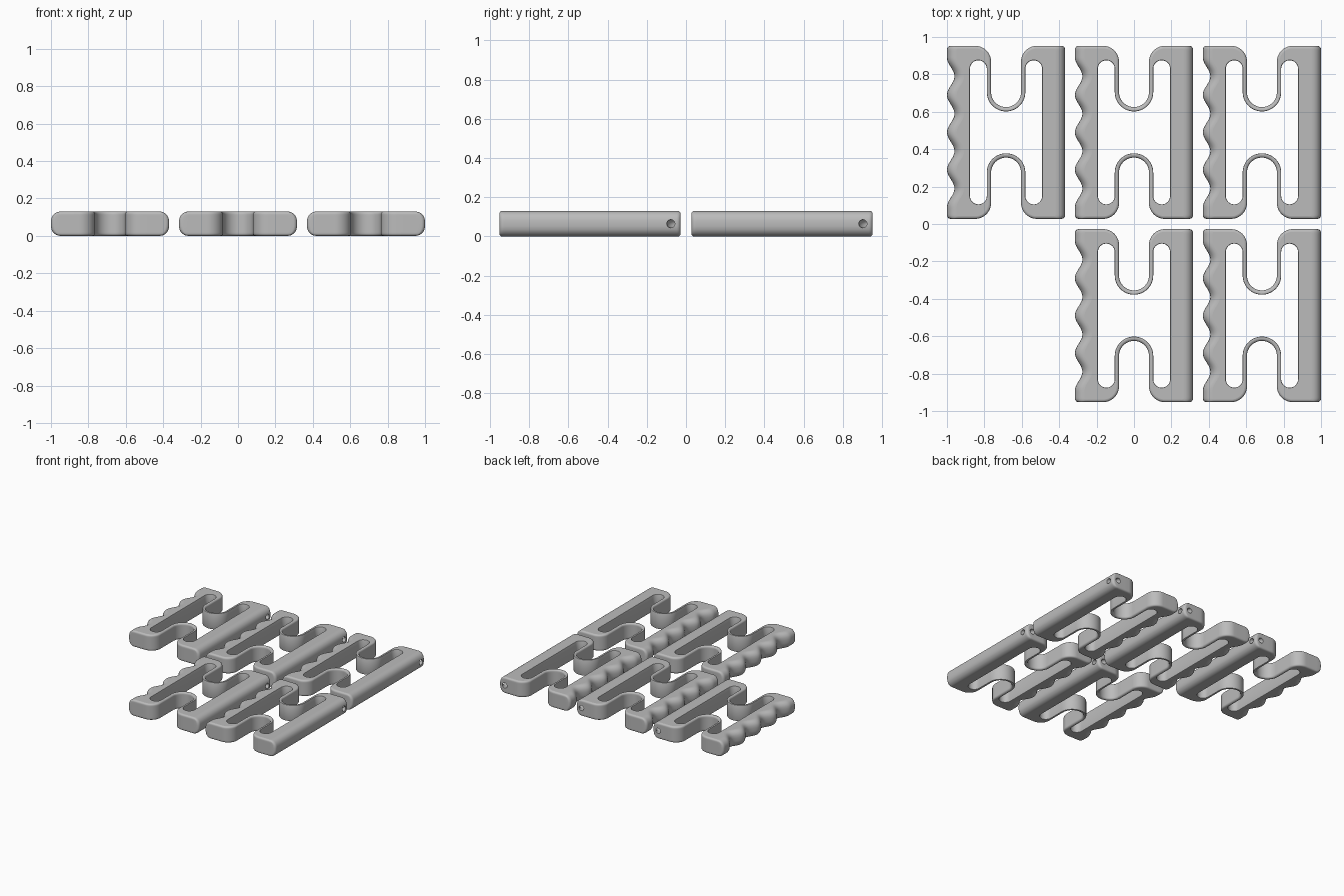
import bpy, bmesh, math
from mathutils import Vector

if "Cube" in bpy.data.objects:
    bpy.data.objects.remove(bpy.data.objects["Cube"])

H = 0.13                      # thickness
HX, HY = 0.316, 0.4625        # half size of one grip
SIDE_R, EDGE_R, HOLE_R = 0.052, 0.014, 0.005

grey = bpy.data.materials.new("grey")
grey.diffuse_color = (0.5, 0.5, 0.5, 1)
grey.use_nodes = True
grey.node_tree.nodes["Principled BSDF"].inputs["Base Color"].default_value = grey.diffuse_color


def arc(cx, cy, r, a0, a1, n):
    return [Vector((cx + r * math.cos(math.radians(a0 + (a1 - a0) * i / n)),
                    cy + r * math.sin(math.radians(a0 + (a1 - a0) * i / n))))
            for i in range(n + 1)]


def four_way(quarter):
    """Mirror a quarter outline (from +x axis to +y axis) into a closed loop."""
    half = quarter + [Vector((-p.x, p.y)) for p in reversed(quarter)]
    pts = half + [Vector((p.x, -p.y)) for p in reversed(half)]
    return [p for i, p in enumerate(pts) if (p - pts[i - 1]).length > 1e-5]


def normals(pts):
    out = []
    for i in range(len(pts)):
        d = pts[(i + 1) % len(pts)] - pts[i - 1]
        out.append(Vector((d.y, -d.x)).normalized())
    return out


def rounding(z, r):
    """Inset of a fillet of radius r at height z."""
    d = min(z, H - z)
    return 0 if d >= r else r - math.sqrt(max(0, r * r - (r - d) ** 2))


# Outer outline: side, corner, end, shoulder and spring notch
outer = [Vector((HX, 0.0085 * i)) for i in range(52)]
outer += arc(HX - 0.02, HY - 0.02, 0.02, 0, 90, 6)
outer += [Vector((x, HY)) for x in (0.27, 0.235, 0.2)]
outer += arc(0.165, HY - 0.085, 0.085, 90, 180, 12)
outer += arc(0, 0.215, 0.08, 0, -90, 14)
outer = four_way(outer)

# Inner opening: two rounded slots joined around the springs
inner = [Vector((0.193, 0))] + arc(0.148, 0.34, 0.045, 0, 180, 16)
inner += arc(0, 0.215, 0.103, 0, -90, 14)
inner = four_way(inner)

# Finger grooves along the left side
on_side = [abs(p.x) > HX - 1e-5 for p in outer]
for p in outer:
    if p.x < -HX + 1e-5 and abs(p.y) < 0.4:
        p.x += 0.02 * (1 - math.cos(2 * math.pi * p.y / 0.2))
n_out, n_in = normals(outer), normals(inner)


def outer_at(z):
    a, b = rounding(z, SIDE_R), rounding(z, EDGE_R)
    ring = []
    for p, n, side in zip(outer, n_out, on_side):
        w = 1 if side else max(0, (abs(p.x) - 0.2) / (HX - 0.2))
        x = p.x - math.copysign(a * w, p.x)
        y = p.y
        if not side:
            y -= n.y * b
            if abs(p.x) < 0.25:
                x -= n.x * b
        ring.append((x, y, z))
    return ring


def inner_at(z):
    c = rounding(z, HOLE_R)
    return [(p.x + n.x * c, p.y + n.y * c, z) for p, n in zip(inner, n_in)]


def loft(bm, rings):
    """Skin closed rings, return the edges of the first and last ring."""
    vs = [[bm.verts.new(c) for c in r] for r in rings]
    m = len(vs[0])
    for lo, hi in zip(vs, vs[1:]):
        for i in range(m):
            j = (i + 1) % m
            bm.faces.new((lo[i], lo[j], hi[j], hi[i]))
    return [[bm.edges.get((r[i], r[(i + 1) % m])) for i in range(m)]
            for r in (vs[0], vs[-1])]


def as_object(name, bm):
    bmesh.ops.recalc_face_normals(bm, faces=bm.faces)
    me = bpy.data.meshes.new(name)
    bm.to_mesh(me)
    bm.free()
    ob = bpy.data.objects.new(name, me)
    bpy.context.collection.objects.link(ob)
    return ob


# Grip body: rounded walls, then flat caps between the two outlines
low = [0, 0.001, 0.003, 0.006, 0.010, 0.014, 0.022, 0.034, 0.052]
out_z = low + [H - z for z in reversed(low)]
low = [0, 0.0015, 0.005]
in_z = low + [H - z for z in reversed(low)]
bm = bmesh.new()
rims_out = loft(bm, [outer_at(z) for z in out_z])
rims_in = loft(bm, [inner_at(z) for z in in_z])
for ro, ri in zip(rims_out, rims_in):
    bmesh.ops.triangle_fill(bm, edges=ro + ri, use_beauty=True)
grip = as_object("grip_1", bm)
grip.data.materials.append(grey)

# Curved cord hole around the back right corner
bm = bmesh.new()
N, M, R, r = 40, 16, 0.05, 0.021
ring = [[bm.verts.new((HX + (R + r * math.cos(2 * math.pi * j / M)) * math.cos(2 * math.pi * i / N),
                       HY + (R + r * math.cos(2 * math.pi * j / M)) * math.sin(2 * math.pi * i / N),
                       H / 2 + r * math.sin(2 * math.pi * j / M))) for j in range(M)] for i in range(N)]
for i in range(N):
    for j in range(M):
        a, b = ring[i], ring[(i + 1) % N]
        bm.faces.new((a[j], b[j], b[(j + 1) % M], a[(j + 1) % M]))
cutter = as_object("cord_hole_cutter", bm)
cutter.hide_render = True

mod = grip.modifiers.new("cord_hole", "BOOLEAN")
mod.operation, mod.solver, mod.object = "DIFFERENCE", "EXACT", cutter
bpy.context.view_layer.objects.active = grip
grip.select_set(True)
bpy.ops.object.modifier_apply(modifier=mod.name)
bpy.data.objects.remove(cutter)

# Smooth walls, flat caps
bpy.ops.object.shade_smooth_by_angle(angle=math.radians(35))
for f in grip.data.polygons:
    if abs(f.normal.z) > 0.9999:
        f.use_smooth = False

# Five grips: three behind, two in front
places = [(-0.684, 0.49), (0, 0.49), (0.684, 0.49), (0, -0.49), (0.684, -0.49)]
grip.location = (*places[0], 0)
for i, (x, y) in enumerate(places[1:], 2):
    ob = bpy.data.objects.new(f"grip_{i}", grip.data)
    ob.location = (x, y, 0)
    bpy.context.collection.objects.link(ob)
